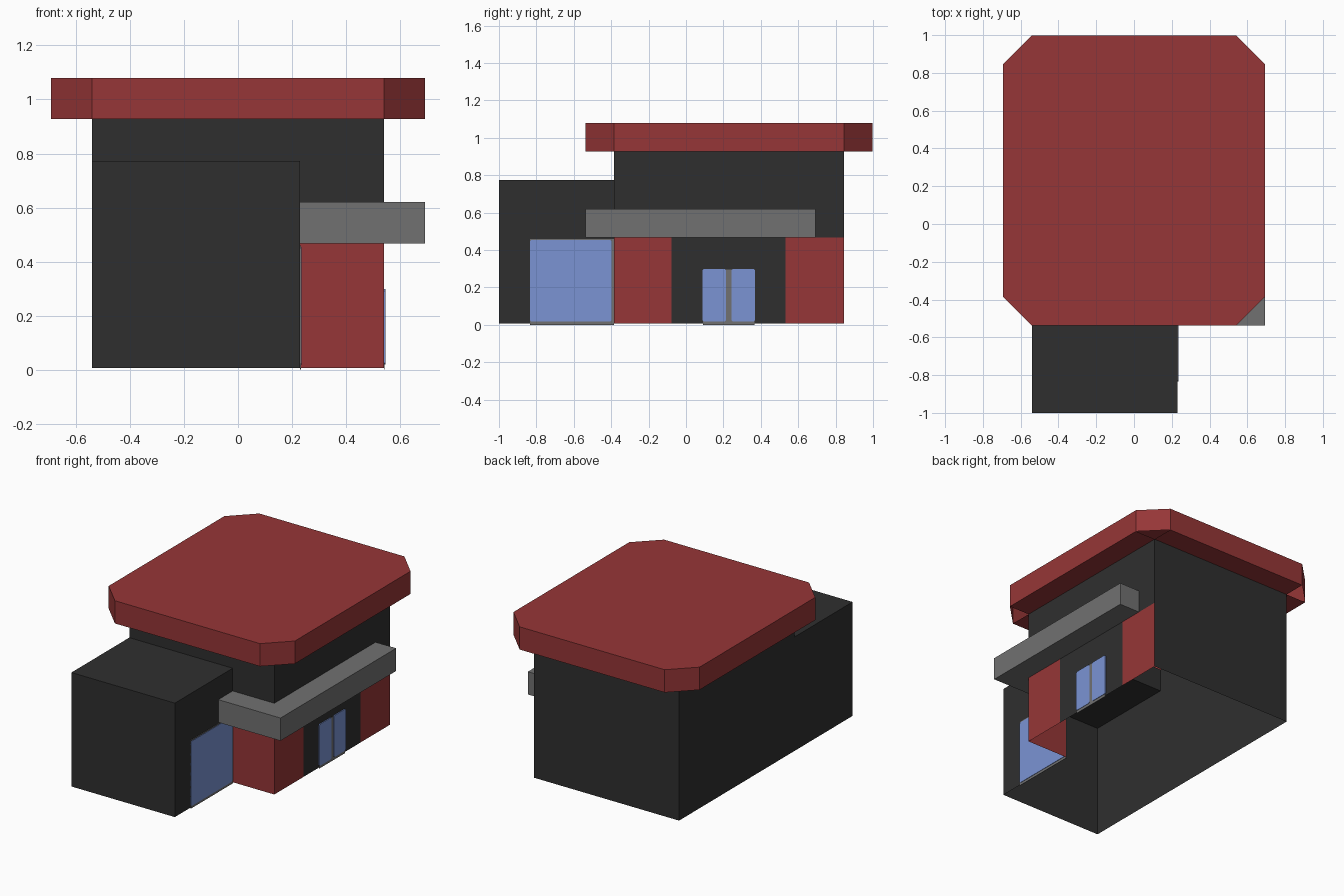
import bpy, bmesh

if "Cube" in bpy.data.objects:
    bpy.data.objects.remove(bpy.data.objects["Cube"])


def mat(name, rgb):
    m = bpy.data.materials.new(name)
    lin = [((c / 255 + 0.055) / 1.055) ** 2.4 for c in rgb]
    m.diffuse_color = (*lin, 1)
    m.use_nodes = True
    m.node_tree.nodes["Principled BSDF"].inputs["Base Color"].default_value = m.diffuse_color
    return m


RED = mat("dark red", (150, 54, 55))
DARK = mat("charcoal", (47, 47, 47))
GREY = mat("mid grey", (113, 113, 113))
BLUE = mat("glass blue", (123, 148, 212))


class Part:
    """Collects flat faces into one object."""

    def __init__(self, name, *mats):
        self.name, self.mats, self.bm = name, mats, bmesh.new()

    def face(self, pts, m=0):
        f = self.bm.faces.new([self.bm.verts.new(p) for p in pts])
        f.material_index = m

    def wall(self, a, b, z0, z1, m=0):
        # vertical wall, facing to the right of a -> b
        self.face([(*a, z0), (*b, z0), (*b, z1), (*a, z1)], m)

    def flat(self, pts, z, up=True):
        self.face([(*p, z) for p in (pts if up else pts[::-1])])

    def finish(self):
        bmesh.ops.remove_doubles(self.bm, verts=self.bm.verts[:], dist=1e-5)
        me = bpy.data.meshes.new(self.name)
        self.bm.to_mesh(me)
        self.bm.free()
        for m in self.mats:
            me.materials.append(m)
        bpy.context.collection.objects.link(bpy.data.objects.new(self.name, me))


L, R, G = -0.54, 0.54, 0.23           # left wall, right wall, garage side wall
F, Y0, B = -1.0, -0.385, 0.845        # garage front, hall front, back
Z0, ZC, ZT, ZG, ZR, ZTOP = 0.006, 0.467, 0.62, 0.773, 0.927, 1.08
O = 0.153                             # overhang

# garage block, open underneath and into the hall
p = Part("garage_block", DARK)
p.wall((L, Y0), (L, F), Z0, ZG)
p.wall((L, F), (G, F), Z0, ZG)
p.wall((G, F), (G, Y0), Z0, ZG)
p.flat([(L, F), (G, F), (G, Y0), (L, Y0)], ZG)
p.finish()

# main hall walls with red corner panels
p = Part("hall_walls", DARK, RED)
p.wall((R, B), (L, B), Z0, ZR)
p.wall((L, B), (L, Y0), Z0, ZR)
p.wall((L, Y0), (G, Y0), ZG, ZR)
p.wall((G, Y0), (R, Y0), ZT, ZR)
p.wall((R, Y0), (R, B - O), ZT, ZR)
p.wall((R, B - O), (R, B), ZC, ZR)
p.wall((G, Y0), (R, Y0), Z0, ZC, 1)
p.wall((R, Y0), (R, -0.077), Z0, ZC, 1)
p.wall((R, -0.077), (R, 0.532), Z0, ZC)
p.wall((R, 0.532), (R, B), Z0, ZC, 1)
p.finish()

# L-shaped canopy wrapping the front right corner
p = Part("canopy", GREY)
X1, YF, YE = R + O, Y0 - O, B - O
p.wall((G, YF), (X1, YF), ZC, ZT)
p.wall((X1, YF), (X1, YE), ZC, ZT)
p.wall((X1, YE), (R, YE), ZC, ZT)
shape = [(G, YF), (X1, YF), (X1, YE), (R, YE), (R, Y0), (G, Y0)]
p.flat(shape, ZT)
p.flat(shape, ZC, False)
p.finish()

# roof slab: chamfered outline with soffit strips, open at the corners
p = Part("roof", RED)
ring = [(L, Y0 - O), (R, Y0 - O), (R + O, Y0), (R + O, B),
        (R, B + O), (L, B + O), (L - O, B), (L - O, Y0)]
for i in range(8):
    p.wall(ring[i], ring[(i + 1) % 8], ZR, ZTOP)
p.flat(ring, ZTOP)
inner = [(L, Y0), (R, Y0), (R, B), (L, B)]
for i in range(4):
    p.flat([ring[2 * i], ring[2 * i + 1], inner[(i + 1) % 4], inner[i]], ZR, False)
p.finish()


def plate(name, m, x, t, y0, y1, z0, z1, c=0.0):
    """Thin plate on a right-facing wall, corners cut by c."""
    p = Part(name, m)
    if c:
        o = [(y0 + c, z0), (y1 - c, z0), (y1, z0 + c), (y1, z1 - c),
             (y1 - c, z1), (y0 + c, z1), (y0, z1 - c), (y0, z0 + c)]
    else:
        o = [(y0, z0), (y1, z0), (y1, z1), (y0, z1)]
    p.face([(x + t, *q) for q in o])
    for a, b in zip(o, o[1:] + o[:1]):
        p.face([(x, *a), (x, *b), (x + t, *b), (x + t, *a)])
    p.finish()


# garage door and double entrance door
plate("garage_door_frame", GREY, G, 0.003, -0.835, Y0, 0, 0.46)
plate("garage_door_panel", BLUE, G, 0.006, -0.835, -0.398, 0.017, 0.453, 0.007)
plate("entrance_frame", GREY, R, 0.003, 0.092, 0.365, 0, 0.295)
plate("entrance_panel_left", BLUE, R, 0.006, 0.087, 0.214, 0.018, 0.298, 0.007)
plate("entrance_panel_right", BLUE, R, 0.006, 0.242, 0.369, 0.018, 0.298, 0.007)
